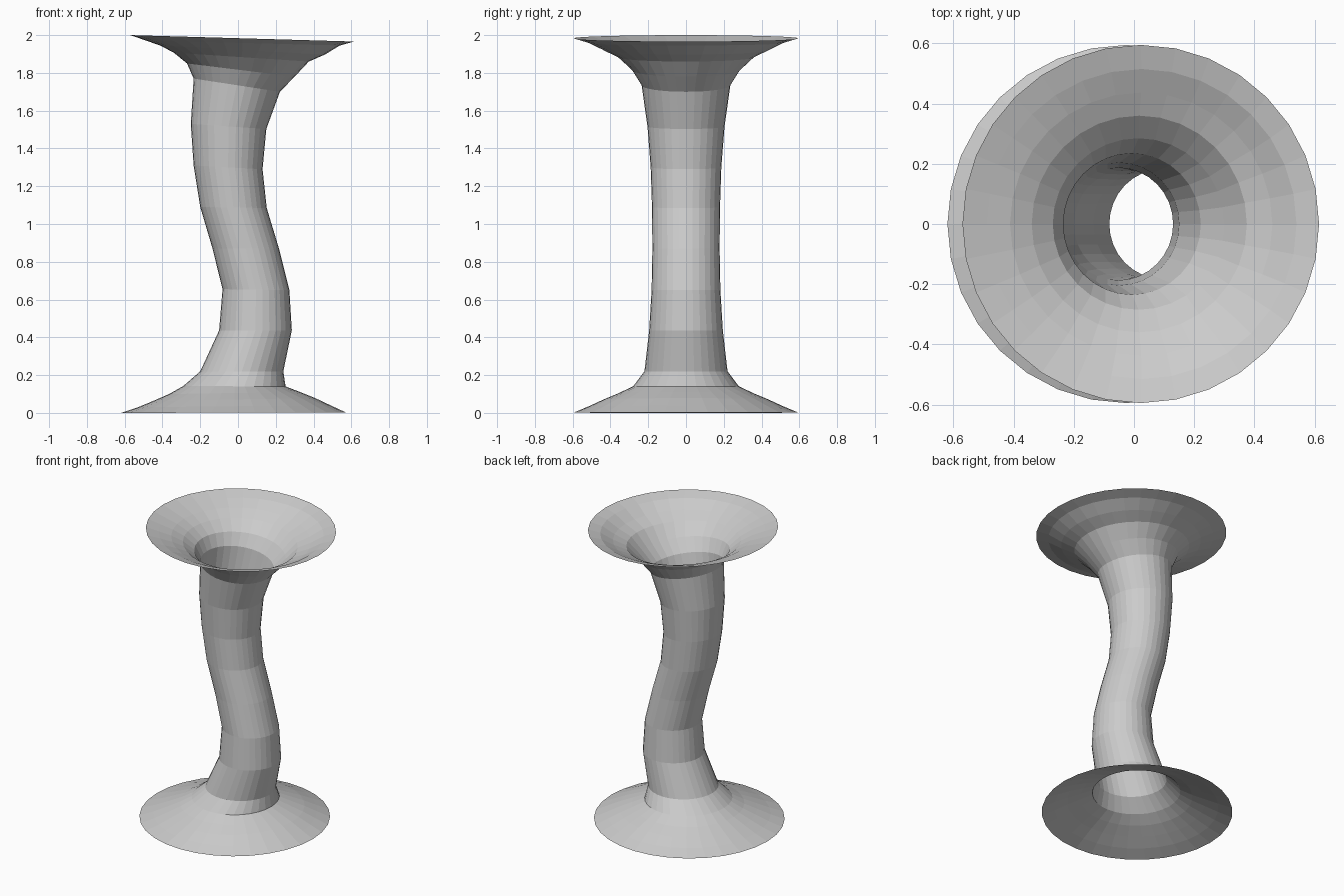
import bpy, bmesh
from math import sin, cos, pi

SEGMENTS = 32

# Each ring of the open winding tube: left x, left z, right x, right z, half depth in y
RINGS = [
    # lower flare
    (-0.620, 0.000, 0.570, 0.003, 0.595),
    (-0.530, 0.030, 0.490, 0.040, 0.515),
    (-0.445, 0.065, 0.410, 0.078, 0.435),
    (-0.365, 0.100, 0.330, 0.110, 0.355),
    (-0.290, 0.142, 0.252, 0.140, 0.280),
    # winding stem
    (-0.200, 0.220, 0.240, 0.220, 0.220),
    (-0.100, 0.437, 0.285, 0.437, 0.195),
    (-0.082, 0.655, 0.272, 0.650, 0.182),
    (-0.135, 0.870, 0.217, 0.870, 0.178),
    (-0.200, 1.090, 0.152, 1.085, 0.180),
    (-0.235, 1.310, 0.130, 1.290, 0.187),
    (-0.250, 1.530, 0.150, 1.503, 0.204),
    # upper flare
    (-0.235, 1.770, 0.222, 1.700, 0.235),
    (-0.270, 1.850, 0.300, 1.780, 0.285),
    (-0.340, 1.907, 0.375, 1.860, 0.360),
    (-0.412, 1.945, 0.460, 1.897, 0.437),
    (-0.490, 1.972, 0.540, 1.945, 0.515),
    (-0.570, 2.000, 0.615, 1.966, 0.595),
]

bm = bmesh.new()
loops = []
for lx, lz, rx, rz, depth in RINGS:
    loop = []
    for i in range(SEGMENTS):
        a = 2 * pi * i / SEGMENTS
        t = (1 + cos(a)) / 2
        loop.append(bm.verts.new((lx + (rx - lx) * t, depth * sin(a), lz + (rz - lz) * t)))
    loops.append(loop)

# Bridge neighbouring rings, leaving both ends open
for low, high in zip(loops, loops[1:]):
    for i in range(SEGMENTS):
        j = (i + 1) % SEGMENTS
        bm.faces.new((low[i], low[j], high[j], high[i]))

mesh = bpy.data.meshes.new("winding_flared_tube")
bm.to_mesh(mesh)
bm.free()
tube = bpy.data.objects.new("winding_flared_tube", mesh)
bpy.context.collection.objects.link(tube)
